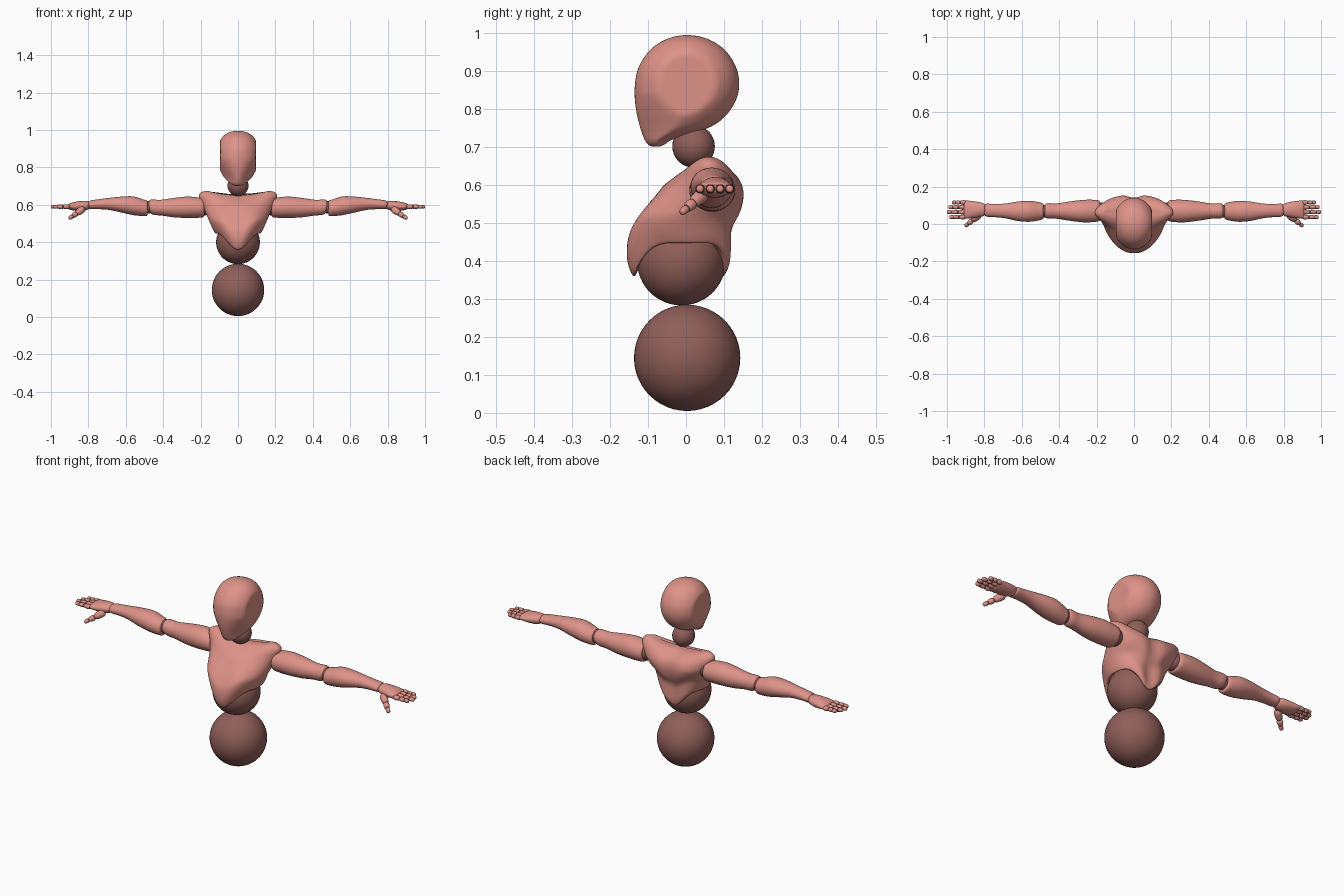
import bpy, bmesh, math
from mathutils import Vector

cube = bpy.data.objects.get("Cube")
if cube:
    bpy.data.objects.remove(cube, do_unlink=True)


def material(name, rgb):
    m = bpy.data.materials.new(name)
    m.use_nodes = True
    m.diffuse_color = (*rgb, 1)
    m.node_tree.nodes["Principled BSDF"].inputs["Base Color"].default_value = (*rgb, 1)
    return m


SKIN = material("salmon", (0.73, 0.29, 0.245))
JOINT = material("dark_clay", (0.28, 0.115, 0.10))


def finish(name, bm, mat):
    bmesh.ops.recalc_face_normals(bm, faces=bm.faces)
    mesh = bpy.data.meshes.new(name)
    bm.to_mesh(mesh)
    bm.free()
    mesh.materials.append(mat)
    ob = bpy.data.objects.new(name, mesh)
    bpy.context.collection.objects.link(ob)
    bpy.ops.object.select_all(action="DESELECT")
    ob.select_set(True)
    bpy.context.view_layer.objects.active = ob
    bpy.ops.object.shade_smooth_by_angle(angle=math.radians(40))
    return ob


def ball(name, centre, r, mat=JOINT, detail=32):
    bm = bmesh.new()
    bmesh.ops.create_uvsphere(bm, u_segments=detail, v_segments=detail // 2, radius=r)
    bmesh.ops.translate(bm, verts=bm.verts, vec=centre)
    return finish(name, bm, mat)


def smooth_rows(rows, n):
    """Catmull-Rom interpolation between the given sections."""
    out = []
    for i in range(len(rows) - 1):
        quad = [rows[max(i - 1, 0)], rows[i], rows[i + 1], rows[min(i + 2, len(rows) - 1)]]
        for k in range(n):
            t = k / n
            out.append([0.5 * (2 * b + (c - a) * t + (2 * a - 5 * b + 4 * c - d) * t * t
                               + (3 * b - a - 3 * c + d) * t ** 3) for a, b, c, d in zip(*quad)])
    return out + [list(rows[-1])]


def loft(name, rows, place, mat=SKIN, sides=32, n=4):
    """Skin rings; place(row, cos, sin) gives each point of a ring."""
    bm = bmesh.new()
    rings = []
    for row in smooth_rows(rows, n):
        angles = [2 * math.pi * k / sides for k in range(sides)]
        rings.append([bm.verts.new(place(row, math.cos(a), math.sin(a))) for a in angles])
    for lo, hi in zip(rings, rings[1:]):
        for k in range(sides):
            j = (k + 1) % sides
            bm.faces.new((lo[k], lo[j], hi[j], hi[k]))
    bm.faces.new(rings[0])
    bm.faces.new(rings[-1])
    return finish(name, bm, mat)


def power(v, e):
    return math.copysign(abs(v) ** e, v)


# Core balls
ball("pelvis_ball", (0, 0.003, 0.145), 0.14, detail=48)
ball("belly_ball", (0, -0.012, 0.4), 0.117, detail=48)
ball("neck_ball", (0, 0.02, 0.702), 0.056)


# Head: rounded skull with flat sides and a forward chin (z, front, back, half width)
def head_point(row, c, s):
    z, front, back, w = row
    x = w * c
    if s < 0:
        x *= 1 + s * 0.35 * max(0, min(1, (0.84 - z) / 0.1))
    x = max(-0.095, min(0.095, x))
    return Vector((x, (front + back) / 2 + (back - front) / 2 * s, z))


loft("head", [
    (0.701, -0.088, -0.07, 0.012), (0.707, -0.1, -0.056, 0.03), (0.72, -0.109, -0.035, 0.046),
    (0.74, -0.117, 0.03, 0.068), (0.76, -0.123, 0.077, 0.083), (0.79, -0.13, 0.111, 0.098),
    (0.83, -0.135, 0.134, 0.11), (0.87, -0.134, 0.14, 0.114), (0.91, -0.125, 0.132, 0.109),
    (0.95, -0.1, 0.108, 0.092), (0.975, -0.07, 0.077, 0.07), (0.99, -0.035, 0.042, 0.041),
    (0.995, -0.005, 0.01, 0.008)], head_point, sides=64, n=5)


# Chest shell: arched lower edge, broad shoulders, spine groove (z, front, back, half width)
def chest_point(row, c, s):
    z, front, back, w = row
    x = w * power(c, 0.8)
    mid = (front + back) / 2
    y = mid + (back - front) / 2 * power(s, 0.8)
    if s < 0:
        x *= 1 + 0.3 * s
    else:
        y -= 0.018 * s * math.exp(-(x / 0.035) ** 2)
    t = min(1, abs(x) / 0.115)
    z += 0.088 * t * t * (3 - 2 * t) * max(0, min(1, (0.6 - z) / 0.24))
    z -= 0.022 * max(0, 1 - (x / 0.16) ** 2) * max(0, min(1, (z - 0.6) / 0.06))
    return Vector((x, y, z))


loft("chest", [
    (0.42, -0.1, 0.07, 0.09), (0.385, -0.122, 0.095, 0.106), (0.36, -0.136, 0.115, 0.12),
    (0.38, -0.149, 0.124, 0.13), (0.42, -0.156, 0.125, 0.142), (0.47, -0.149, 0.127, 0.156),
    (0.52, -0.12, 0.148, 0.169), (0.57, -0.082, 0.156, 0.183), (0.615, -0.046, 0.146, 0.199),
    (0.645, -0.02, 0.128, 0.209), (0.663, 0.0, 0.11, 0.202), (0.673, 0.025, 0.088, 0.178),
    (0.674, 0.05, 0.065, 0.15)], chest_point, sides=64, n=4)


def limb_point(side):
    # row is (x, y, z, half depth, half height)
    return lambda r, c, s: Vector((side * r[0], r[1] + r[3] * c, r[2] + r[4] * s))


def bone(name, a, b, r):
    """Short tapered segment with rounded ends from a to b."""
    a, b = Vector(a), Vector(b)
    d = b - a
    u = d.cross(Vector((0, 0, 1))).normalized()
    v = d.cross(u).normalized()
    rows = [(0, 0.4), (0.1, 0.85), (0.35, 1), (0.7, 0.9), (0.92, 0.75), (1, 0.35)]
    return loft(name, rows, lambda q, c, s: a + d * q[0] + (u * c + v * s) * (r * q[1]),
                sides=14, n=2)


UPPER_ARM = [
    (0.178, 0.07, 0.584, 0.035, 0.034), (0.185, 0.07, 0.584, 0.053, 0.049),
    (0.21, 0.07, 0.585, 0.059, 0.054), (0.27, 0.069, 0.587, 0.06, 0.057),
    (0.34, 0.069, 0.585, 0.052, 0.052), (0.41, 0.069, 0.585, 0.041, 0.042),
    (0.45, 0.07, 0.587, 0.041, 0.041), (0.472, 0.07, 0.592, 0.037, 0.034),
    (0.48, 0.07, 0.592, 0.022, 0.022)]
FOREARM = [
    (0.482, 0.068, 0.582, 0.028, 0.026), (0.487, 0.068, 0.582, 0.042, 0.041),
    (0.51, 0.068, 0.585, 0.049, 0.045), (0.56, 0.068, 0.595, 0.056, 0.05),
    (0.62, 0.068, 0.601, 0.052, 0.043), (0.69, 0.07, 0.605, 0.039, 0.032),
    (0.75, 0.072, 0.603, 0.035, 0.026), (0.79, 0.074, 0.6, 0.034, 0.023),
    (0.8, 0.074, 0.6, 0.02, 0.014)]
PALM = [
    (0.794, 0.076, 0.597, 0.018, 0.012), (0.802, 0.076, 0.597, 0.032, 0.022),
    (0.83, 0.077, 0.594, 0.04, 0.027), (0.87, 0.077, 0.592, 0.046, 0.024),
    (0.9, 0.077, 0.591, 0.048, 0.017), (0.91, 0.077, 0.591, 0.043, 0.009)]
# Finger y position and tip
FINGERS = {"index": (0.037, 0.987), "middle": (0.064, 1.0), "ring": (0.09, 0.993), "little": (0.115, 0.972)}

# Arms and hands
for label, side in (("left", 1), ("right", -1)):
    point = limb_point(side)
    loft(label + "_upper_arm", UPPER_ARM, point)
    loft(label + "_forearm", FOREARM, point)
    loft(label + "_palm", PALM, point)
    ball(label + "_shoulder_ball", (side * 0.18, 0.07, 0.588), 0.045)
    ball(label + "_elbow_ball", (side * 0.481, 0.069, 0.587), 0.034)
    ball(label + "_wrist_ball", (side * 0.798, 0.075, 0.598), 0.02)
    for finger, (y, tip) in FINGERS.items():
        base, z = 0.9, 0.59
        stops = [base + (tip - base) * f for f in (0, 0.42, 0.74, 1)]
        for k in range(3):
            bone(f"{label}_{finger}_segment_{k + 1}", (side * stops[k], y, z),
                 (side * stops[k + 1], y, z), 0.0125 - 0.001 * k)
            ball(f"{label}_{finger}_knuckle_{k + 1}", (side * stops[k], y, z), 0.0095, detail=12)
    # Thumb reaches forward and down
    start, end = Vector((side * 0.825, 0.05, 0.58)), Vector((side * 0.903, -0.012, 0.527))
    for k, (f, g) in enumerate(((0, 0.5), (0.5, 0.77), (0.77, 1))):
        bone(f"{label}_thumb_segment_{k + 1}", start.lerp(end, f), start.lerp(end, g), 0.019 - 0.004 * k)
        ball(f"{label}_thumb_knuckle_{k + 1}", start.lerp(end, f), 0.009, detail=12)
